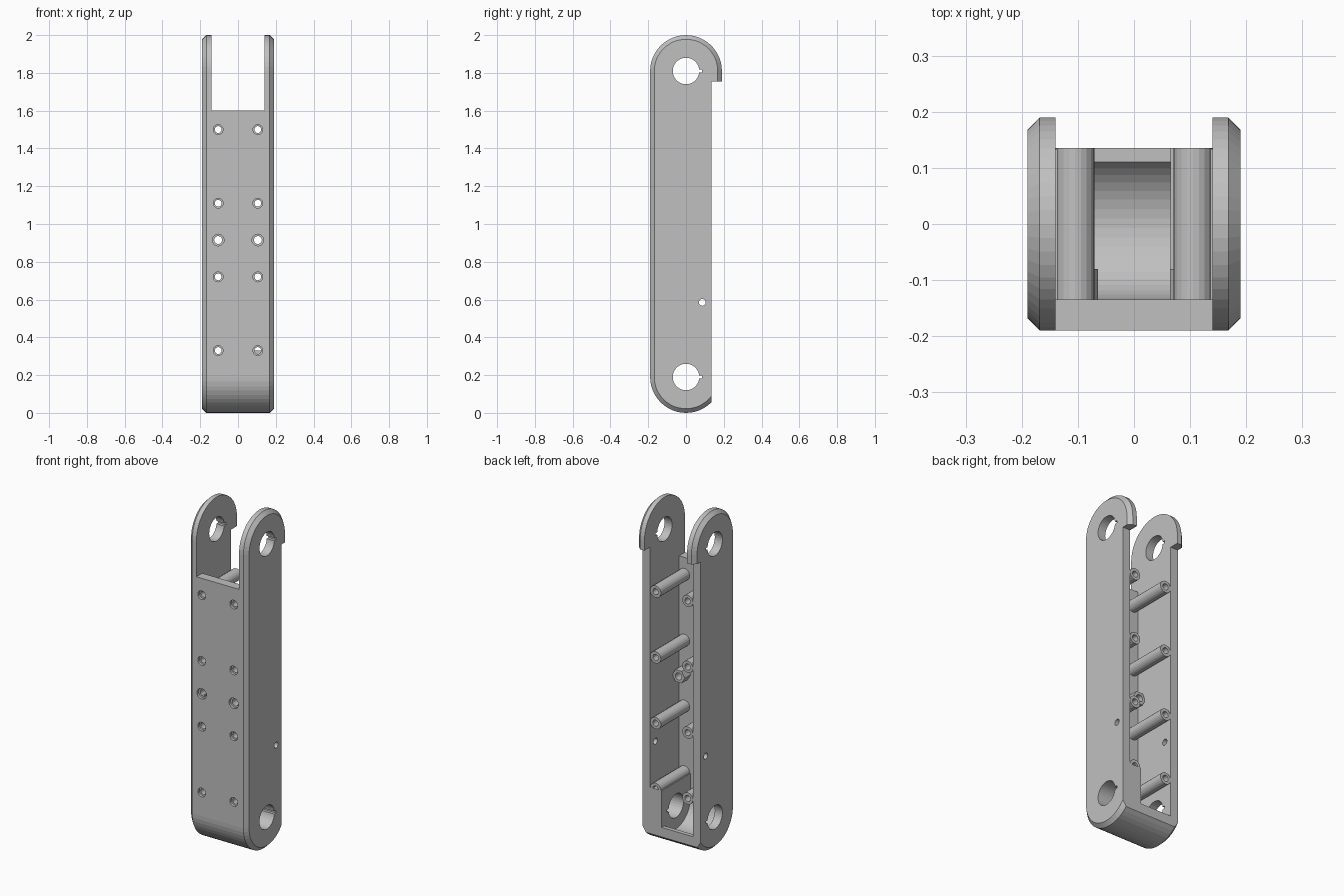
import bpy, bmesh, math
from mathutils import Vector

if "Cube" in bpy.data.objects:
    bpy.data.objects.remove(bpy.data.objects["Cube"])

grey = bpy.data.materials.new("plain grey")
grey.diffuse_color = (0.53, 0.53, 0.53, 1)
grey.use_nodes = True
grey.node_tree.nodes["Principled BSDF"].inputs["Base Color"].default_value = grey.diffuse_color


def make(name, bm):
    bmesh.ops.recalc_face_normals(bm, faces=bm.faces)
    me = bpy.data.meshes.new(name)
    bm.to_mesh(me)
    bm.free()
    me.materials.append(grey)
    ob = bpy.data.objects.new(name, me)
    bpy.context.collection.objects.link(ob)
    return ob


def loft(name, rings, closed=False):
    """Skin rings of points; cap the ends, or join last ring to first."""
    bm = bmesh.new()
    vs = [[bm.verts.new(p) for p in r] for r in rings]
    n = len(vs[0])
    pairs = list(zip(vs, vs[1:])) + ([(vs[-1], vs[0])] if closed else [])
    for a, b in pairs:
        for i in range(n):
            j = (i + 1) % n
            bm.faces.new((a[i], a[j], b[j], b[i]))
    if not closed:
        bm.faces.new(vs[0][::-1])
        bm.faces.new(vs[-1])
    return make(name, bm)


def box(name, x0, x1, y0, y1, z0, z1):
    ring = lambda z: [(x0, y0, z), (x1, y0, z), (x1, y1, z), (x0, y1, z)]
    return loft(name, [ring(z0), ring(z1)])


def circle_x(x, y, z, r, n=32):
    return [(x, y + r * math.cos(2 * math.pi * i / n), z + r * math.sin(2 * math.pi * i / n))
            for i in range(n)]


def circle_y(x, y, z, r, n=20):
    return [(x + r * math.cos(2 * math.pi * i / n), y, z + r * math.sin(2 * math.pi * i / n))
            for i in range(n)]


def capsule(x, r, n=24):
    pts = [(x, r * math.cos(math.pi * i / n), LOW - r * math.sin(math.pi * i / n)) for i in range(n + 1)]
    return pts + [(x, -r * math.cos(math.pi * i / n), HIGH + r * math.sin(math.pi * i / n))
                  for i in range(n + 1)]


def cut(ob, cutter):
    m = ob.modifiers.new("cut", 'BOOLEAN')
    m.operation, m.solver, m.object = 'DIFFERENCE', 'EXACT', cutter
    bpy.context.view_layer.update()
    dg = bpy.context.evaluated_depsgraph_get()
    me = bpy.data.meshes.new_from_object(ob.evaluated_get(dg))
    ob.modifiers.clear()
    ob.data = me
    bpy.data.objects.remove(cutter)


LOW, HIGH = 0.19, 1.81
BACK, FLOOR = 0.135, -0.135
POSTS = (0.33, 0.72, 1.11, 1.5)
NUT_Z, PX = 0.915, 0.105

# Long arm body with chamfered sides
arm = loft("arm_body", [capsule(-0.19, 0.168), capsule(-0.168, 0.19),
                        capsule(0.168, 0.19), capsule(0.19, 0.168)])

# Flat open back below the hooked ears, and the fork slot
cut(arm, box("back_cutter", -0.3, 0.3, BACK, 0.4, -0.2, 1.755))
cut(arm, box("fork_cutter", -0.14, 0.14, -0.4, 0.4, 1.6, 2.3))
cut(arm, box("cavity_cutter", -0.14, 0.14, FLOOR, 0.4, 0.33, 1.7))

# Lower cavity with a rounded floor, leaving a thick pivot block on one side
arc = [(-0.135, 0.36)]
for i in range(21):
    a = math.radians(180 + 145 * i / 20)
    arc.append((0.135 * math.cos(a), LOW + 0.135 * math.sin(a)))
arc += [(0.4, arc[-1][1]), (0.4, 0.36)]
cut(arm, loft("floor_cutter", [[(x, y, z) for y, z in arc] for x in (-0.14, 0.065)]))

# Pivot holes with key notches, and the small cross hole
for z in (LOW, HIGH):
    cut(arm, loft("pivot_cutter", [circle_x(-0.3, 0, z, 0.07), circle_x(0.3, 0, z, 0.07)]))
    cut(arm, box("key_cutter", -0.3, 0.3, 0.05, 0.086, z - 0.008, z + 0.008))
cut(arm, loft("pin_cutter", [circle_x(-0.3, 0.086, 0.585, 0.018, 16),
                             circle_x(0.3, 0.086, 0.585, 0.018, 16)]))

# Countersunk screw holes through the front wall
for s in (-1, 1):
    for z in POSTS + (NUT_Z,):
        r, big = (0.021, 0.031) if z == NUT_Z else (0.018, 0.026)
        cut(arm, loft("screw_cutter", [circle_y(s * PX, -0.21, z, big), circle_y(s * PX, -0.175, z, big),
                                       circle_y(s * PX, -0.174, z, r), circle_y(s * PX, -0.12, z, r)]))

# Hollow standoffs with webs to the side walls, and hexagonal nut seats
for s, side in ((-1, "left"), (1, "right")):
    for k, z in enumerate(POSTS):
        y0 = FLOOR - 0.002
        loft(f"standoff_{side}_{k + 1}",
             [circle_y(s * PX, y0, z, 0.035), circle_y(s * PX, BACK, z, 0.035),
              circle_y(s * PX, BACK, z, 0.018), circle_y(s * PX, y0, z, 0.018)], True)
        x0, x1 = sorted((s * 0.128, s * 0.142))
        box(f"web_{side}_{k + 1}", x0, x1, y0, BACK - 0.001, z - 0.014, z + 0.014)
    seat = loft(f"nut_seat_{side}", [circle_y(s * PX, FLOOR - 0.002, NUT_Z, 0.041, 6),
                                     circle_y(s * PX, -0.08, NUT_Z, 0.041, 6)])
    cut(seat, loft("seat_cutter", [circle_y(s * PX, -0.2, NUT_Z, 0.021),
                                   circle_y(s * PX, 0.0, NUT_Z, 0.021)]))
